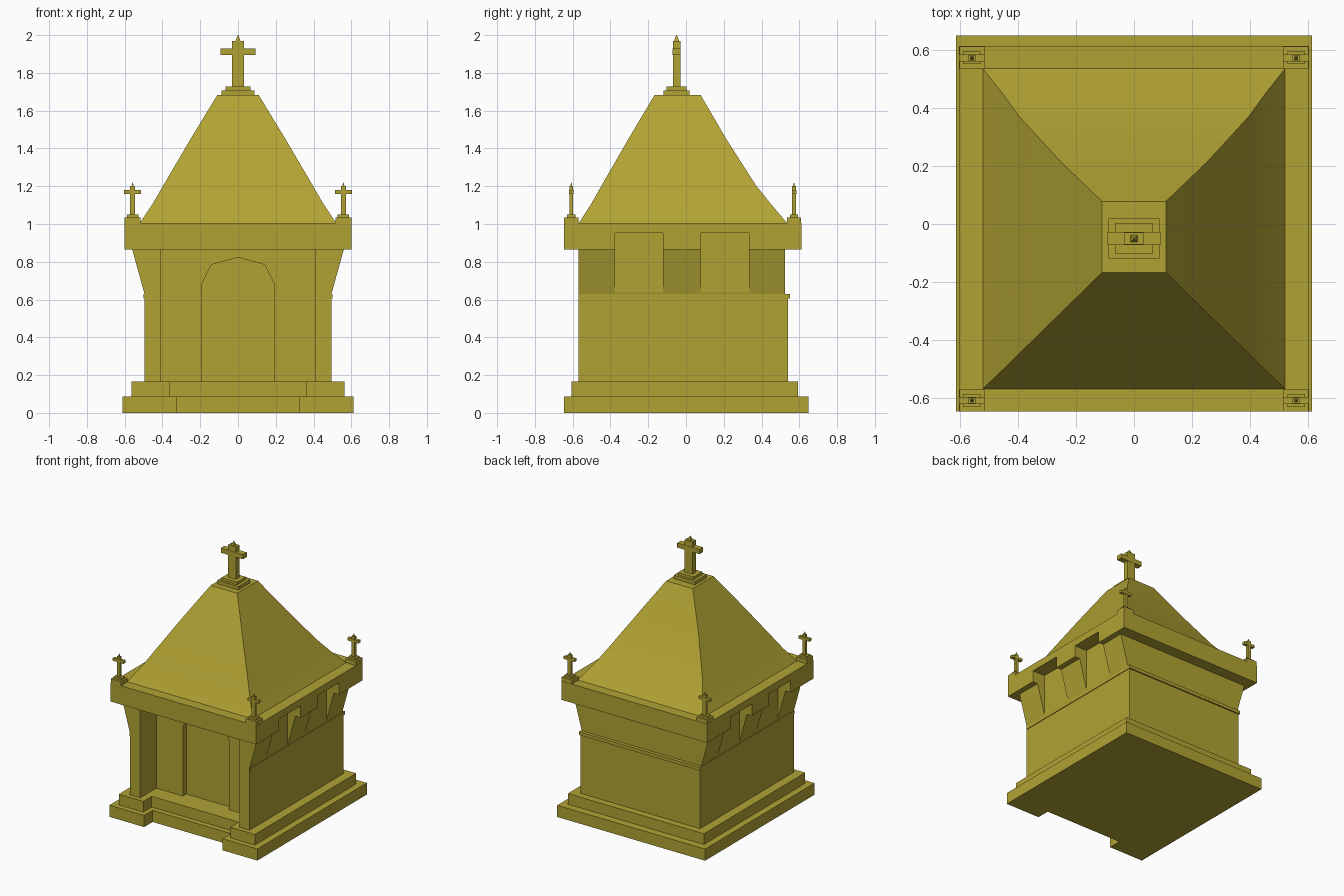
import bpy, bmesh

if "Cube" in bpy.data.objects:
    bpy.data.objects.remove(bpy.data.objects["Cube"])

stone = bpy.data.materials.new("olive_stone")
stone.diffuse_color = (0.44, 0.365, 0.034, 1)
stone.use_nodes = True
stone.node_tree.nodes["Principled BSDF"].inputs["Base Color"].default_value = stone.diffuse_color


def finish(name, bm):
    bmesh.ops.recalc_face_normals(bm, faces=bm.faces)
    me = bpy.data.meshes.new(name)
    bm.to_mesh(me)
    bm.free()
    me.materials.append(stone)
    ob = bpy.data.objects.new(name, me)
    bpy.context.collection.objects.link(ob)
    return ob


def loft(name, rings):
    """Join equal-length rings of points and cap both ends."""
    bm = bmesh.new()
    vs = [[bm.verts.new(p) for p in r] for r in rings]
    n = len(vs[0])
    for a, b in zip(vs, vs[1:]):
        for i in range(n):
            j = (i + 1) % n
            bm.faces.new((a[i], a[j], b[j], b[i]))
    bm.faces.new(vs[0])
    bm.faces.new(vs[-1])
    return finish(name, bm)


def rect(x0, x1, y0, y1, z):
    return [(x0, y0, z), (x1, y0, z), (x1, y1, z), (x0, y1, z)]


def box(name, x0, x1, y0, y1, z0, z1):
    return loft(name, [rect(x0, x1, y0, y1, z0), rect(x0, x1, y0, y1, z1)])


def prism_y(name, pts, y0, y1):
    """Extrude an x-z outline along y."""
    return loft(name, [[(x, y, z) for x, z in pts] for y in (y0, y1)])


def prism_z(name, pts, z0, z1):
    """Extrude an x-y outline along z."""
    return loft(name, [[(x, y, z) for x, y in pts] for z in (z0, z1)])


def mirrored(half):
    return half + [(-x, v) for x, v in reversed(half) if x]


def cut(ob, cutters):
    bpy.context.view_layer.objects.active = ob
    for c in cutters:
        m = ob.modifiers.new("cut", 'BOOLEAN')
        m.operation, m.solver, m.object = 'DIFFERENCE', 'EXACT', c
        bpy.ops.object.modifier_apply(modifier=m.name)


# Stepped base with a notch in front of the doorway
for name, hx, y0, y1, nx, ny, z0, z1 in (
        ("base_step", 0.612, -0.645, 0.648, 0.325, -0.545, 0.0, 0.087),
        ("upper_step", 0.563, -0.605, 0.592, 0.36, -0.505, 0.087, 0.167)):
    outline = mirrored([(nx, ny), (nx, y0), (hx, y0), (hx, y1)])
    prism_z(name, outline, z0, z1)

# Body flaring out towards the cornice
body = prism_y("body", mirrored([(0.495, 0.167), (0.495, 0.63), (0.56, 0.865)]), -0.57, 0.525)
cornice = box("cornice", -0.602, 0.602, -0.645, 0.612, 0.865, 1.005)

# Porch recess, pointed door and side niches
porch = box("porch_cutter", -0.41, 0.41, -0.7, -0.38, 0.1, 0.9)
door = prism_y("door_cutter", mirrored([(0.19, 0.167), (0.19, 0.685), (0.14, 0.785), (0, 0.823)]),
               -0.5, -0.34)
niches = [box("niche_cutter", min(s * 0.497, s * 0.8), max(s * 0.497, s * 0.8), y, y + 0.253, 0.63, 0.952)
          for s in (-1, 1) for y in (-0.375, 0.08)]
cut(body, [porch, door] + niches)
cut(cornice, niches)
for c in [porch, door] + niches:
    bpy.data.objects.remove(c)

# Thicker lower back wall and string moulding on sides and back
box("lower_back_wall", -0.495, 0.495, 0.5, 0.54, 0.167, 0.61)
box("back_moulding", -0.5, 0.5, 0.5, 0.55, 0.605, 0.63)
for side, s in (("left", -1), ("right", 1)):
    xs = sorted((s * 0.47, s * 0.5))
    box(side + "_moulding", xs[0], xs[1], -0.566, 0.5, 0.605, 0.63)

# Tall roof, slightly hollow at the eaves
roof = loft("roof", [rect(-x, x, y0, y1, z) for x, y0, y1, z in (
    (0.52, -0.567, 0.535, 1.005), (0.45, -0.5, 0.446, 1.11), (0.395, -0.446, 0.37, 1.205),
    (0.25, -0.304, 0.212, 1.452), (0.11, -0.167, 0.078, 1.682))])
bpy.ops.object.select_all(action='DESELECT')
roof.select_set(True)
bpy.context.view_layer.objects.active = roof
bpy.ops.object.shade_smooth_by_angle()


def cross(name, cx, cy, tiers, post, bar, tip):
    """Stepped plinth, post, cross bar and pointed tip."""
    for i, (hx, hy, z0, z1) in enumerate(tiers):
        box(f"{name}_plinth_{i + 1}", cx - hx, cx + hx, cy - hy, cy + hy, z0, z1)
    for part, (hx, hy, z0, z1) in (("post", post), ("bar", bar)):
        box(f"{name}_{part}", cx - hx, cx + hx, cy - hy, cy + hy, z0, z1)
    w, top = post[0] * 0.4, post[3]
    loft(name + "_tip", [rect(cx - a, cx + a, cy - a, cy + a, z)
                         for a, z in ((w, top), (w * 0.6, top + (tip - top) * 0.5), (w * 0.1, tip))])


# Large cross on the roof
cross("roof_cross", 0, -0.05,
      [(0.088, 0.069, 1.682, 1.708), (0.065, 0.052, 1.708, 1.728)],
      (0.032, 0.02, 1.728, 1.97), (0.092, 0.022, 1.895, 1.93), 2.0)

# Small crosses on the four corners
for sx in (-1, 1):
    for cy in (-0.607, 0.572):
        cross("corner_cross", sx * 0.558, cy,
              [(0.043, 0.038, 1.005, 1.035), (0.03, 0.022, 1.035, 1.05)],
              (0.013, 0.01, 1.05, 1.2), (0.045, 0.012, 1.16, 1.18), 1.22)
